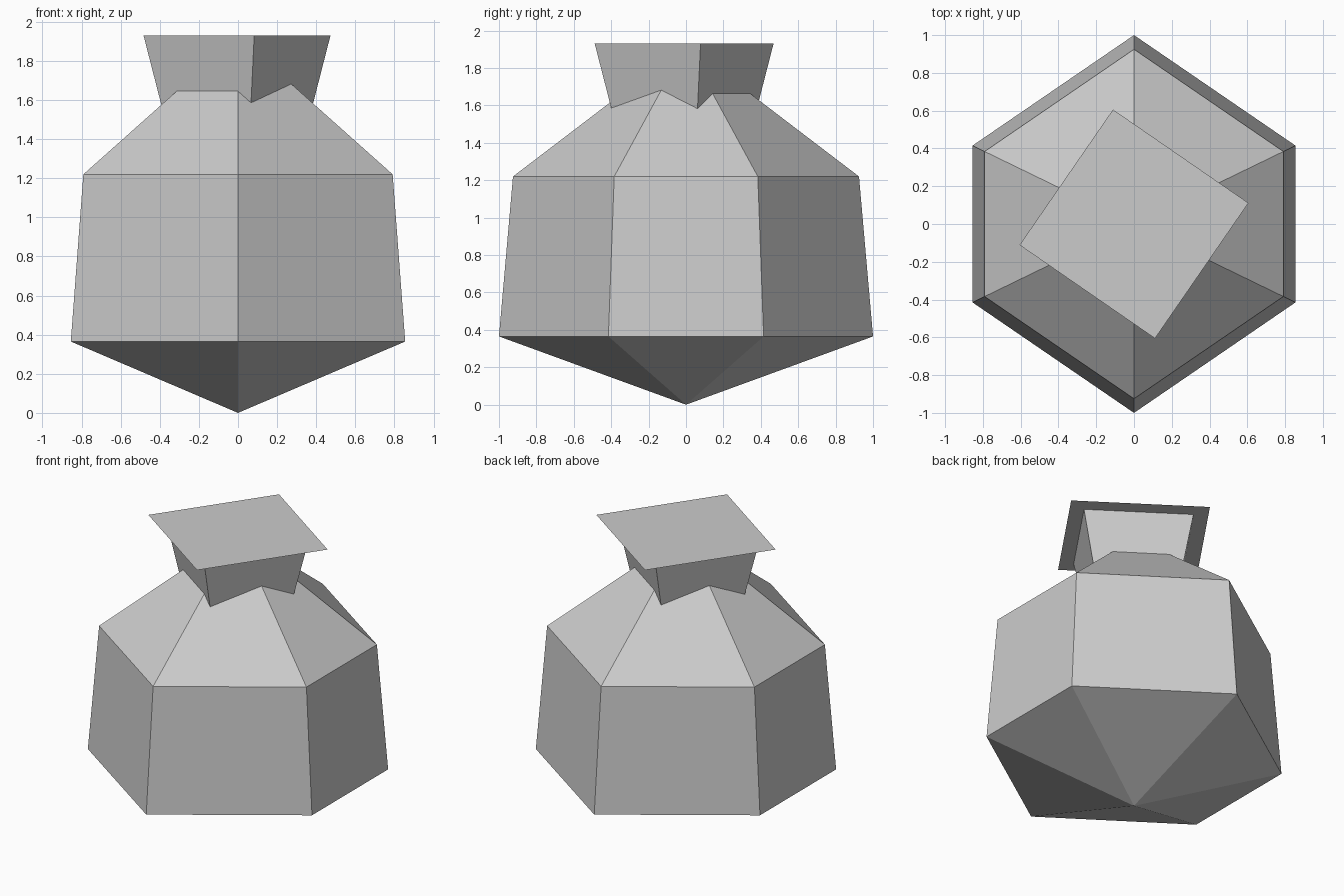
import bpy, bmesh, math

cube = bpy.data.objects.get("Cube")
if cube:
    bpy.data.objects.remove(cube, do_unlink=True)

# Single light grey for every part
grey = bpy.data.materials.new("light_grey")
grey.use_nodes = True
grey.diffuse_color = (0.6, 0.6, 0.6, 1)
grey.node_tree.nodes["Principled BSDF"].inputs["Base Color"].default_value = grey.diffuse_color


def hexagon(scale, z):
    """Slightly squashed hexagon with corners on the y axis."""
    half = [(0, -1), (0.855, -0.415), (0.855, 0.415)]
    points = half + [(-x, -y) for x, y in half]
    return [(x * scale, y * scale, z) for x, y in points]


def turned_square(radius, z, x=0, y=0):
    turn = math.radians(10.4)
    return [(x + radius * math.cos(turn + k * math.pi / 2),
             y + radius * math.sin(turn + k * math.pi / 2), z) for k in range(4)]


def loft(name, rings):
    """Join rings from bottom to top; a one-point ring makes a tip."""
    bm = bmesh.new()
    loops = [[bm.verts.new(p) for p in ring] for ring in rings]
    for low, high in zip(loops, loops[1:]):
        count = max(len(low), len(high))
        for i in range(count):
            j = (i + 1) % count
            corners = [low[i % len(low)], low[j % len(low)],
                       high[j % len(high)], high[i % len(high)]]
            bm.faces.new(list(dict.fromkeys(corners)))
    if len(loops) == 1:
        bm.faces.new(loops[0])
    else:
        bmesh.ops.recalc_face_normals(bm, faces=bm.faces)
    mesh = bpy.data.meshes.new(name)
    bm.to_mesh(mesh)
    bm.free()
    mesh.materials.append(grey)
    obj = bpy.data.objects.new(name, mesh)
    bpy.context.collection.objects.link(obj)
    return obj


# Faceted body: pointed base, tapering wall, sloping shoulder
loft("body", [[(0, 0, 0)], hexagon(1, 0.365), hexagon(0.925, 1.22), [(0, 0, 1.925)]])

# Square neck flaring upward out of the shoulder
loft("neck", [turned_square(0.353, 1.42, -0.005, -0.01),
              turned_square(0.486, 1.93, -0.005, -0.01)])

# Flat square lid overhanging the neck
loft("lid", [turned_square(0.616, 1.93)])
